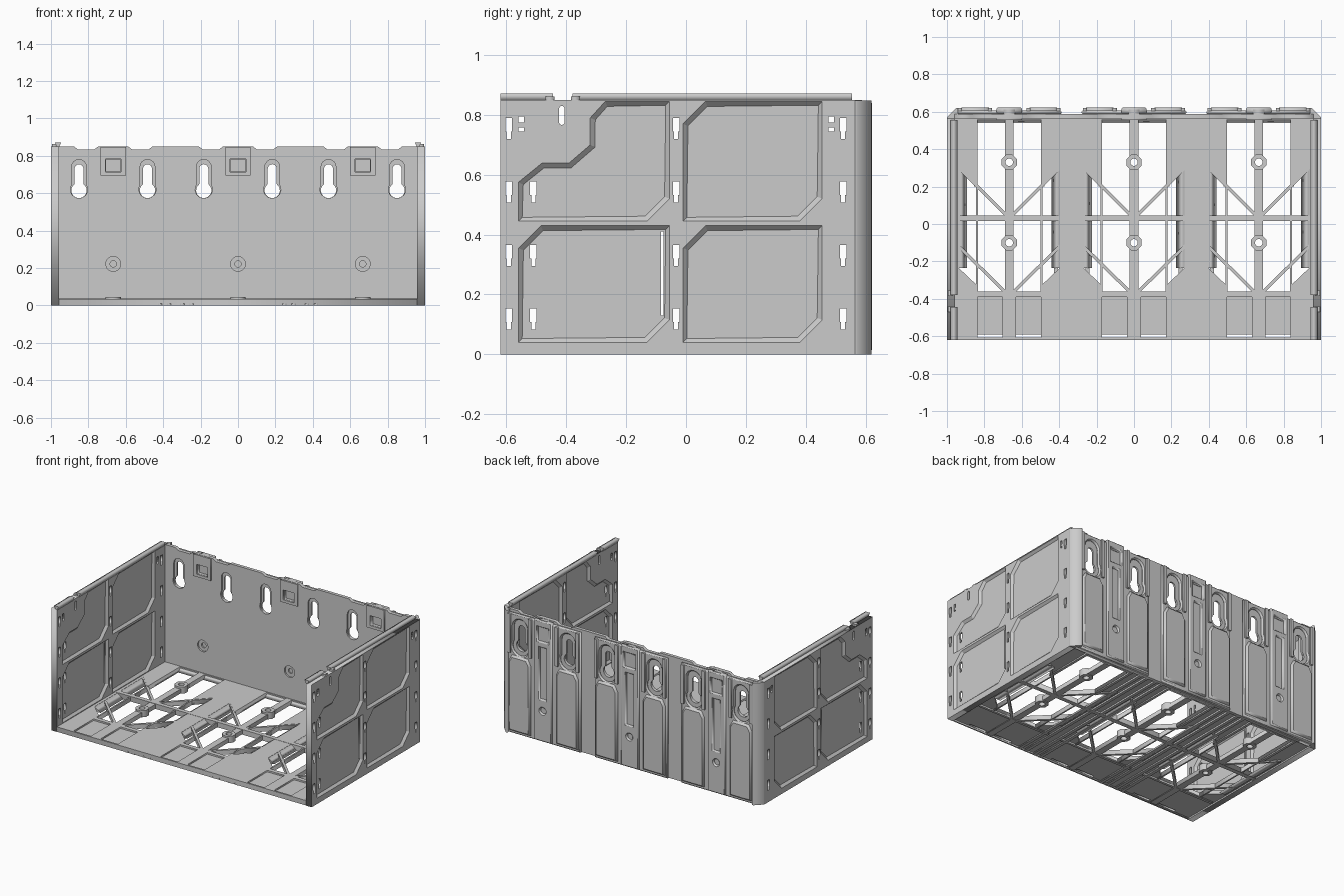
import bpy, bmesh, math

if "Cube" in bpy.data.objects:
    bpy.data.objects.remove(bpy.data.objects["Cube"])

UNITS = (-0.667, 0.0, 0.667)
AXES = {'z': lambda a, b, c: (a, b, c), 'y': lambda a, b, c: (a, c, b), 'x': lambda a, b, c: (c, a, b)}


def finish(name, bm, mirror=False):
    me = bpy.data.meshes.new(name)
    bm.to_mesh(me)
    bm.free()
    ob = bpy.data.objects.new(name, me)
    bpy.context.collection.objects.link(ob)
    if mirror:
        ob.modifiers.new("Mirror", 'MIRROR').use_axis[0] = True
    return ob


def plate(name, outline, lo, hi, axis='z', holes=(), chamfer=0.0, mirror=False):
    """Extrude an outline with holes between lo and hi along an axis."""
    cu = bpy.data.curves.new(name + "_profile", 'CURVE')
    cu.dimensions, cu.fill_mode = '2D', 'BOTH'
    for pts in [outline, *holes]:
        sp = cu.splines.new('POLY')
        sp.points.add(len(pts) - 1)
        for p, q in zip(sp.points, pts):
            p.co = (q[0], q[1], 0, 1)
        sp.use_cyclic_u = True
    cu.extrude = (hi - lo) / 2 - chamfer
    cu.bevel_depth, cu.bevel_resolution, cu.offset = chamfer, 0, -chamfer
    tmp = bpy.data.objects.new(name + "_tmp", cu)
    bpy.context.collection.objects.link(tmp)
    me = bpy.data.meshes.new_from_object(tmp.evaluated_get(bpy.context.evaluated_depsgraph_get()))
    bm = bmesh.new()
    bm.from_mesh(me)
    bpy.data.objects.remove(tmp)
    bpy.data.curves.remove(cu)
    bpy.data.meshes.remove(me)
    for v in bm.verts:
        v.co = AXES[axis](v.co.x, v.co.y, v.co.z + (lo + hi) / 2)
    bmesh.ops.remove_doubles(bm, verts=bm.verts, dist=1e-5)
    bmesh.ops.recalc_face_normals(bm, faces=bm.faces)
    return finish(name, bm, mirror)


def slope_ring(name, poly, x0, x1, width):
    """Sloped border running from a panel outline at x0 to its inset at x1."""
    bm = bmesh.new()
    f = bm.faces.new([bm.verts.new((x0, y, z)) for y, z in poly])
    f.normal_update()
    bmesh.ops.inset_individual(bm, faces=[f], thickness=width)
    for v in f.verts:
        v.co.x = x1
    bmesh.ops.delete(bm, geom=[f], context='FACES_ONLY')
    if x1 > x0:
        bmesh.ops.reverse_faces(bm, faces=bm.faces)
    return finish(name, bm, True)


def rect(x0, x1, y0, y1):
    return [(x0, y0), (x1, y0), (x1, y1), (x0, y1)]


def circle(x, y, r, n=16):
    return [(x + r * math.cos(2 * math.pi * (i + .5) / n), y + r * math.sin(2 * math.pi * (i + .5) / n)) for i in range(n)]


def keyhole(x, z, r, w, top):
    a = math.acos(w / r)
    low = [(x + r * math.cos(t), z + r * math.sin(t))
           for t in (math.pi - a + (math.pi + 2 * a) * i / 14 for i in range(15))]
    return low + [(x + w * math.cos(math.pi * i / 8), top - w + w * math.sin(math.pi * i / 8)) for i in range(9)]


def bar(p, q, w):
    dx, dy = q[0] - p[0], q[1] - p[1]
    k = w / 2 / math.hypot(dx, dy)
    nx, ny = -dy * k, dx * k
    return [(p[0] + nx, p[1] + ny), (p[0] - nx, p[1] - ny), (q[0] - nx, q[1] - ny), (q[0] + nx, q[1] + ny)]


def t_slot(y, z):
    return [(y - .011, z + .07), (y - .011, z + .025), (y - .007, z + .025), (y - .007, z),
            (y + .007, z), (y + .007, z + .025), (y + .011, z + .025), (y + .011, z + .07)]


def cut_panel(y0, y1, z0, z1, c=0.075):
    return [(y0, z0), (y1 - c, z0), (y1, z0 + c), (y1, z1), (y0 + c, z1), (y0, z1 - c)]


# side walls: frame with four recessed panels, slots, and sloped panel borders
panels = [cut_panel(-.01, .455, .445, .845), cut_panel(-.01, .455, .04, .43), cut_panel(-.56, -.055, .04, .43),
          [(-.56, .445), (-.13, .445), (-.055, .52), (-.055, .845), (-.27, .845), (-.32, .79), (-.32, .70),
           (-.39, .64), (-.48, .64), (-.56, .575)]]
slots = [t_slot(y, z) for y in (-.592, -.033, .525) for z in (.72, .508, .295, .083)]
slots += [keyhole(-.415, .776, .0091, .009, .83)]
slots += [rect(y - .009, y + .009, .745, .795) for y in (-.55, .485)]
plate("side_wall_frame", rect(-.62, .565, 0, .85), .957, 1, 'x', panels + slots, mirror=True)
web_holes = [[], [], [t_slot(-.51, .295), t_slot(-.51, .083), rect(-.083, -.075, .13, .41)], [t_slot(-.51, .508)]]
for poly, holes in zip(panels, web_holes):
    plate("side_wall_panel", poly, .972, .985, 'x', holes, mirror=True)
    slope_ring("panel_outer_border", poly, 1, .985, .018)
    slope_ring("panel_inner_border", poly, .957, .972, .018)
for y in (-.55, .485):
    plate("side_clip", rect(y - .009, y + .009, .758, .775), .962, .995, 'x', mirror=True)

# top rails and the small catch blocks beside the rail gap
rail = [(.957, .845), (.968, .845), (.98, .872), (.945, .872)]
for y0, y1 in ((-.62, -.445), (-.38, .555)):
    plate("top_rail", rail, y0, y1, 'y', mirror=True)
for y in (-.455, -.37):
    plate("rail_catch", rect(.968, .995, y - .015, y + .015), .845, .862, mirror=True)

# back wall inner skin with dipped top edge
top = []
for u in UNITS:
    top += [(u - .21, .85), (u - .19, .835), (u - .10, .835), (u - .08, .85),
            (u + .08, .85), (u + .10, .835), (u + .19, .835), (u + .21, .85)]
skin = [(-.96, .85)] + top + [(.96, .85), (.96, 0), (-.96, 0)]
inner, outer = [], []
for u in UNITS:
    inner += [rect(u - .04, u + .04, .715, .78), circle(u, .222, .04)]
    outer += [rect(u - .04, u + .04, .715, .78), circle(u, .222, .017)]
    for s in (-.183, .183):
        inner.append(keyhole(u + s, .62, .046, .04, .78))
        outer.append(keyhole(u + s, .615, .041, .024, .755))
plate("back_wall_inner", skin, .565, .576, 'y', inner)
plate("back_wall_outer", skin, .576, .588, 'y', outer)

# back wall outer stiffening: raised fields, keyhole blocks, centre pillars
for u in UNITS:
    pockets = [keyhole(u + s, .61, .062, .052, .80) for s in (-.183, .183)]
    plate("back_raised_field", rect(u - .28, u + .28, 0, .835), .586, .608, 'y',
          pockets + [rect(u - .05, u + .05, .15, .82)], chamfer=.008)
    for s in (-.183, .183):
        x = u + s
        plate("keyhole_block", [(x - .085, .02), (x + .085, .02), (x + .085, .50), (x + .06, .545),
                                (x - .06, .545), (x - .085, .50)], .588, .622, 'y', chamfer=.012)
        for e in (-1, 1):
            plate("keyhole_rib", bar((x + e * .08, .56), (x + e * .08, .83), .022), .6, .62, 'y')
    plate("centre_pillar", rect(u - .068, u + .068, .01, .845), .59, .622, 'y',
          [rect(u - .026, u + .026, .30, .66), rect(u - .042, u + .042, .70, .80),
           circle(u, .222, .022)], chamfer=.006)
    plate("window_frame", rect(u - .067, u + .067, .695, .848), .556, .567, 'y',
          [rect(u - .042, u + .042, .714, .782)])
    plate("window_latch", rect(u - .03, u + .03, .79, .848), .575, .612, 'y')

# sloped rear corner posts
plate("rear_corner_post", [(.94, .565), (1, .565), (1, .57), (.95, .62), (.94, .62)], 0, .848, mirror=True)

# floor in two layers, with cell openings, shallow front pockets and front slits
opening = [(.17, .56), (.17, .20), (.27, .30), (.27, -.235), (.17, -.33), (.17, -.36)]
opening += [(-x, y) for x, y in reversed(opening)]
cells, pockets, slits = [], [], []
for u in UNITS:
    cells.append([(u + x, y) for x, y in opening])
    for s in (-1, 1):
        a, b = sorted((u + s * .037, u + s * .17))
        pockets.append(rect(a, b, -.608, -.39))
        slits.append(rect(a, b, -.608, -.592))
floor = rect(-.96, .96, -.62, .565)
plate("floor_top", floor, .024, .035, holes=cells + pockets)
plate("floor_base", floor, .010, .024, holes=cells + slits)

# floor lattice: centre bar with bosses, diagonal struts, side ribs, sloped edges
for u in UNITS:
    bosses = (.33, -.10)
    plate("centre_bar", rect(u - .023, u + .023, -.615, .57), .004, .034, holes=[circle(u, y, .02) for y in bosses])
    for y in bosses:
        plate("screw_boss", circle(u, y, .044, 8), 0, .046, holes=[circle(u, y, .02)])
    for s in (-1, 1):
        plate("upper_strut", bar((u + s * .275, .305), (u, .03), .017), .002, .033)
        plate("lower_strut", bar((u + s * .275, -.115), (u + s * .02, -.365), .017), .002, .033)
        plate("side_rib", bar((u + s * .173, -.36), (u + s * .173, .205), .01), .002, .033)
        edge = [(u + s * .272, .035), (u + s * .272, .002), (u + s * .225, .002)]
        plate("sloped_edge", edge, .04, .295, 'y')
        plate("sloped_edge", edge, -.235, .02, 'y')
    plate("rear_sloped_edge", [(.566, .034), (.566, .002), (.54, .002)], u - .17, u + .17, 'x')
plate("floor_crossbar", rect(-.96, .96, .015, .045), .001, .0365)

# underside ribs running front to back, and rim ribs
for x in (-.333, .333):
    for d in (-.085, -.035, .035, .085):
        plate("underside_rib", bar((x + d, -.62), (x + d, .565), .022), 0, .012)
for u in UNITS:
    for s in (-1, 1):
        plate("cell_rim_rib", bar((u + s * .18, .2), (u + s * .18, .56), .018), .001, .012)
    plate("cell_front_rib", rect(u - .28, u + .28, -.378, -.36), .001, .012)
plate("front_rim_rib", rect(-.96, .96, -.62, -.61), .001, .012)
